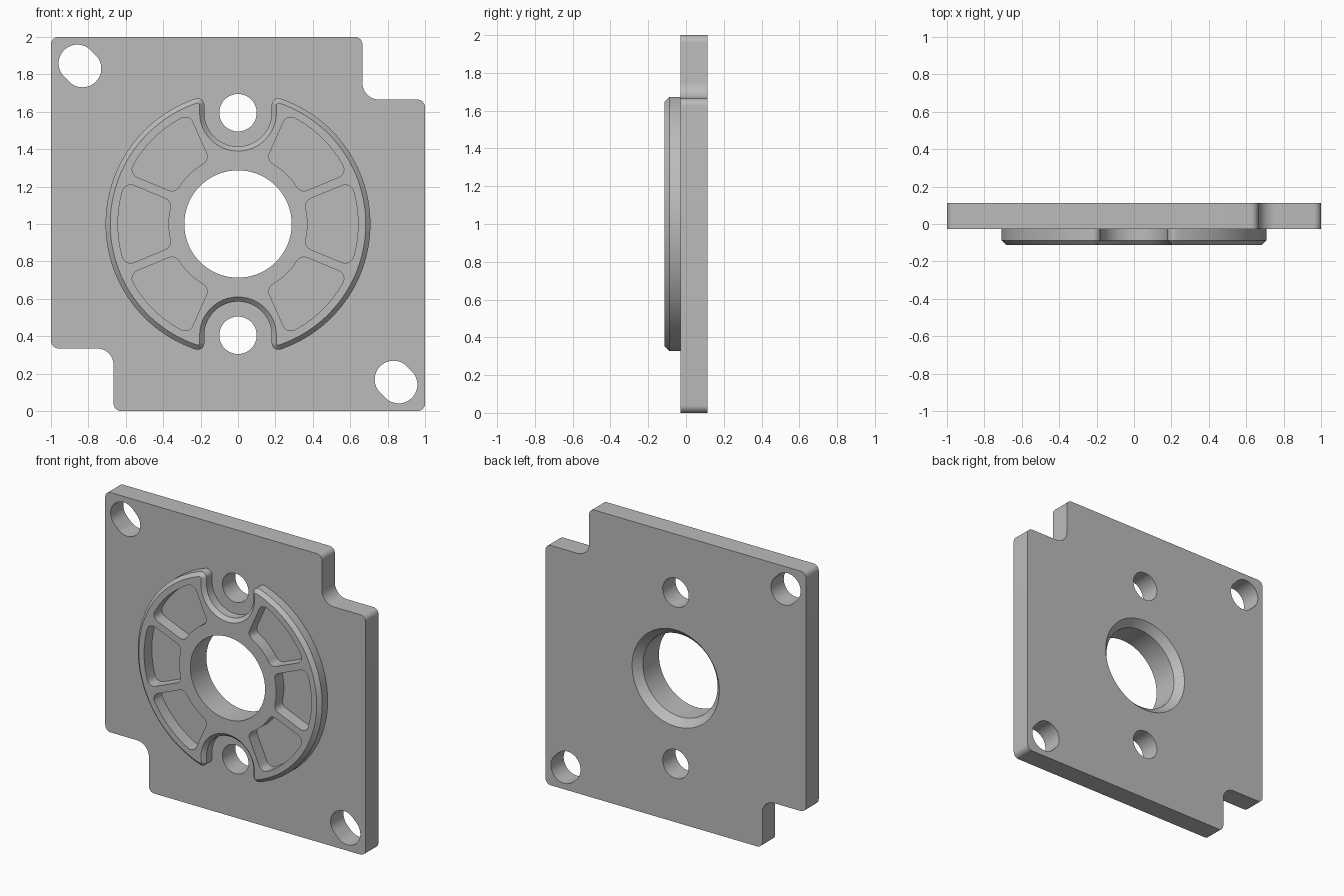
import bpy, bmesh
from math import sin, cos, asin, atan2, sqrt, radians, pi

cube = bpy.data.objects.get("Cube")
if cube:
    bpy.data.objects.remove(cube, do_unlink=True)

BACK, FACE, TOP = 0.113, -0.028, -0.113   # depth levels along y
MID = 1.0                                 # height of the centre

grey = bpy.data.materials.new("plain grey")
grey.use_nodes = True
grey.diffuse_color = (0.5, 0.5, 0.5, 1)
grey.node_tree.nodes["Principled BSDF"].inputs["Base Color"].default_value = (0.5, 0.5, 0.5, 1)


def arc(cx, cz, r, a, b, n):
    return [(cx + r * cos(a + (b - a) * i / n), cz + r * sin(a + (b - a) * i / n))
            for i in range(n + 1)]


def circle(cx, cz, r, n=64):
    return arc(cx, cz, r, 0, 2 * pi, n)[:-1]


def loft(bm, *sections):
    """Closed solid through (outline, y) sections with equal point counts."""
    rings = [[bm.verts.new((x, y, z + MID)) for x, z in pts] for pts, y in sections]
    for r, s in zip(rings, rings[1:]):
        for i in range(len(r)):
            j = (i + 1) % len(r)
            bm.faces.new((r[i], r[j], s[j], s[i]))
    bm.faces.new(rings[0])
    bm.faces.new(rings[-1])


def make(name, bm):
    bmesh.ops.recalc_face_normals(bm, faces=bm.faces[:])
    mesh = bpy.data.meshes.new(name)
    bm.to_mesh(mesh)
    bm.free()
    mesh.materials.append(grey)
    ob = bpy.data.objects.new(name, mesh)
    bpy.context.collection.objects.link(ob)
    return ob


def combine(target, other, operation):
    mod = target.modifiers.new(operation, 'BOOLEAN')
    mod.operation, mod.solver, mod.object = operation, 'EXACT', other
    bpy.context.view_layer.objects.active = target
    bpy.ops.object.modifier_apply(modifier=mod.name)
    bpy.data.objects.remove(other, do_unlink=True)


# Plate outline: one half, repeated by a half turn
def plate_outline():
    c, rv, rc = 0.665, 0.04, 0.09
    half = arc(1 - rv, -1 + rv, rv, -pi / 2, 0, 8)
    half += arc(1 - rv, c - rv, rv, 0, pi / 2, 8)
    half += arc(c + rc, c + rc, rc, -pi / 2, -pi, 10)
    half += arc(c - rv, 1 - rv, rv, 0, pi / 2, 8)
    return half + [(-x, -z) for x, z in half]


# Raised ring outline with two notches: one quarter, mirrored twice
def boss_outline(inset):
    big, notch, tip = 0.708, 0.18, 0.036
    tx = notch + tip
    tz = sqrt((big - tip) ** 2 - tx ** 2)
    a = atan2(tz, tx)
    q = arc(0, 0, big - inset, 0, a, 36)
    q += arc(tx, tz, tip - inset, a, pi, 8)[1:]
    q += arc(0, 0.595, notch + inset, 0, -pi / 2, 20)
    top = q + [(-x, z) for x, z in q[-2::-1]]
    return top + [(x, -z) for x, z in top[-2:0:-1]]


# Rounded sector pocket between two radial edges, each set back from its ray
def pocket(a0, back0, a1, back1, r=0.045, ri=0.372, ro=0.642):
    a0, a1 = radians(a0), radians(a1)
    p, q = ri + r, ro - r
    lo1, lo2 = a0 + asin((back0 + r) / p), a0 + asin((back0 + r) / q)
    hi1, hi2 = a1 - asin((back1 + r) / p), a1 - asin((back1 + r) / q)

    def corner(rad, ang, s, e):
        return arc(rad * cos(ang), rad * sin(ang), r, s, e, 7)

    pts = corner(p, lo1, lo1 + pi, a0 + 1.5 * pi)
    pts += corner(q, lo2, a0 - pi / 2, lo2)
    pts += arc(0, 0, ro, lo2, hi2, 20)[1:-1]
    pts += corner(q, hi2, hi2, a1 + pi / 2)
    pts += corner(p, hi1, a1 + pi / 2, hi1 + pi)
    return pts + arc(0, 0, ri, hi1, lo1, 16)[1:-1]


bm = bmesh.new()
loft(bm, (plate_outline(), FACE), (plate_outline(), BACK))
plate = make("mounting_plate", bm)

# Raised ring with chamfered rim
bm = bmesh.new()
chamfer = 0.025
loft(bm, (boss_outline(0), 0.0), (boss_outline(0), TOP + chamfer),
     (boss_outline(chamfer), TOP))
combine(plate, make("raised_ring", bm), 'UNION')

# All openings in one cutter
bm = bmesh.new()
over = 0.05
bore, flare, depth = 0.287, 0.335, 0.05
wide = flare + over * (flare - bore) / depth
loft(bm, (circle(0, 0, bore, 96), TOP - over), (circle(0, 0, bore, 96), BACK - depth),
     (circle(0, 0, wide, 96), BACK + over))
for s in (1, -1):
    # Screw hole in the notch
    hole = circle(0, s * 0.595, 0.1)
    loft(bm, (hole, TOP - over), (hole, BACK + over))
    # Diagonal slot in the corner
    d, cx, cz = 0.014, s * 0.845, -s * 0.845
    slot = arc(cx + d, cz - d, 0.1, -0.75 * pi, pi / 4, 28)
    slot += arc(cx - d, cz + d, 0.1, pi / 4, 1.25 * pi, 28)
    loft(bm, (slot, TOP - over), (slot, BACK + over))
    # Three pockets on each side
    upper = pocket(22.5, 0.025, 66, 0)
    middle = pocket(-22.5, 0.023, 22.5, 0.023)
    for shape in (upper, middle, [(x, -z) for x, z in upper]):
        pts = [(s * x, z) for x, z in shape]
        loft(bm, (pts, TOP - over), (pts, FACE))
combine(plate, make("openings", bm), 'DIFFERENCE')

# Smooth curved walls, sharp edges
bpy.ops.object.select_all(action='DESELECT')
plate.select_set(True)
bpy.context.view_layer.objects.active = plate
bpy.ops.object.shade_smooth_by_angle(angle=radians(30))
